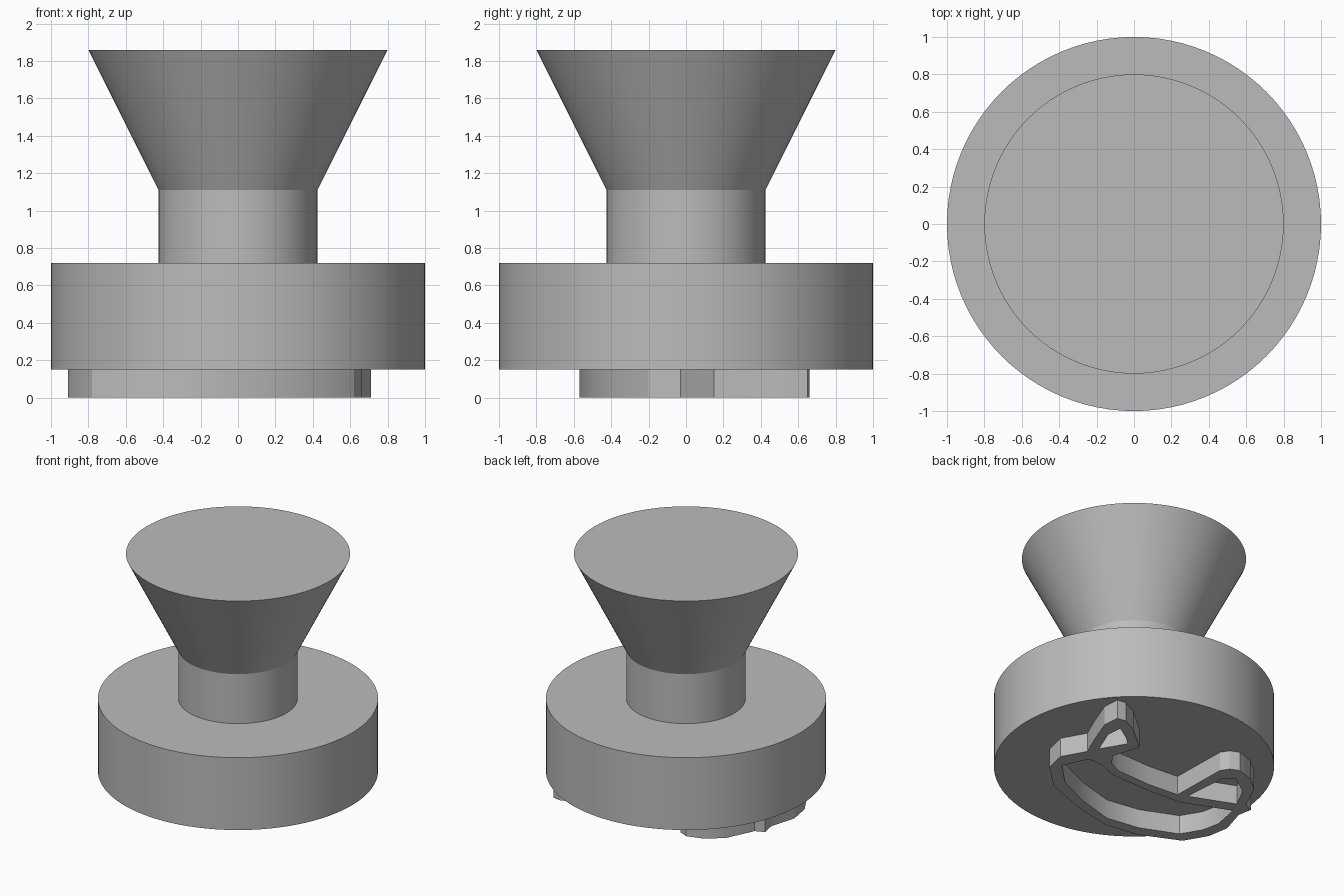
import bpy, bmesh, math

if "Cube" in bpy.data.objects:
    bpy.data.objects.remove(bpy.data.objects["Cube"], do_unlink=True)

grey = bpy.data.materials.new("plain grey")
grey.use_nodes = True
colour = (0.5, 0.5, 0.5, 1)
grey.diffuse_color = colour
grey.node_tree.nodes["Principled BSDF"].inputs["Base Color"].default_value = colour


def finish(obj):
    """Give the part its colour and smooth its rounded sides."""
    obj.data.materials.append(grey)
    bpy.ops.object.select_all(action="DESELECT")
    obj.select_set(True)
    bpy.context.view_layer.objects.active = obj
    bpy.ops.object.shade_smooth_by_angle(angle=math.radians(25))


def lathe(name, profile, segments=96):
    """Spin a (radius, height) profile into a closed round solid."""
    bm = bmesh.new()
    rings = []
    for radius, height in profile:
        ring = []
        for i in range(segments):
            a = math.tau * i / segments
            ring.append(bm.verts.new((radius * math.cos(a), radius * math.sin(a), height)))
        rings.append(ring)
    for low, high in zip(rings, rings[1:]):
        for i in range(segments):
            j = (i + 1) % segments
            bm.faces.new((low[i], low[j], high[j], high[i]))
    bm.faces.new(reversed(rings[0]))
    bm.faces.new(rings[-1])
    mesh = bpy.data.meshes.new(name)
    bm.to_mesh(mesh)
    bm.free()
    obj = bpy.data.objects.new(name, mesh)
    bpy.context.collection.objects.link(obj)
    finish(obj)


def raised_outline(name, loops, bottom, top):
    """Fill the first loop, leave the others as holes, and extrude."""
    curve = bpy.data.curves.new(name, "CURVE")
    curve.dimensions = "2D"
    curve.fill_mode = "BOTH"
    curve.extrude = (top - bottom) / 2
    for loop in loops:
        spline = curve.splines.new("POLY")
        spline.points.add(len(loop) - 1)
        for point, (x, y) in zip(spline.points, loop):
            point.co = (x, y, 0, 1)
        spline.use_cyclic_u = True
    obj = bpy.data.objects.new(name, curve)
    obj.location.z = (top + bottom) / 2
    bpy.context.collection.objects.link(obj)
    bpy.ops.object.select_all(action="DESELECT")
    obj.select_set(True)
    bpy.context.view_layer.objects.active = obj
    bpy.ops.object.convert(target="MESH")
    finish(bpy.context.view_layer.objects.active)


# Round base and flared grip
lathe("stamp_base", [(1, 0.15), (1, 0.72)])
lathe("flared_handle", [(0.425, 0.72), (0.425, 1.11), (0.8, 1.86)])

# Raised pattern under the base: outer edge, then its three openings
outer_edge = [
    (.62, -.2), (.66, -.03), (.56, .15), (.63, .31), (.71, .52), (.7, .65), (.63, .66),
    (.51, .6), (.31, .43), (.38, .22), (.32, .13), (.21, .08), (-.08, .07), (-.33, .09),
    (-.34, .55), (-.38, .61), (-.45, .64), (-.58, .6), (-.7, .5), (-.8, .29), (-.87, .26),
    (-.86, .2), (-.85, .15), (-.91, -.05), (-.88, -.22), (-.78, -.39), (-.48, -.53),
    (-.21, -.57), (.11, -.5), (.43, -.38)]
small_opening = [(.52, .23), (.6, .43), (.59, .55), (.48, .48), (.41, .42)]
side_opening = [(-.4, .12), (-.43, .47), (-.51, .53), (-.66, .42), (-.74, .26)]
main_opening = [
    (.57, -.12), (.48, .07), (.36, .07), (.21, .01), (-.14, 0), (-.42, .02), (-.78, .17),
    (-.82, -.04), (-.79, -.18), (-.7, -.33), (-.42, -.45), (-.16, -.49), (.13, -.41),
    (.4, -.29)]
raised_outline("stamp_pattern", [outer_edge, small_opening, side_opening, main_opening], 0, 0.15)
